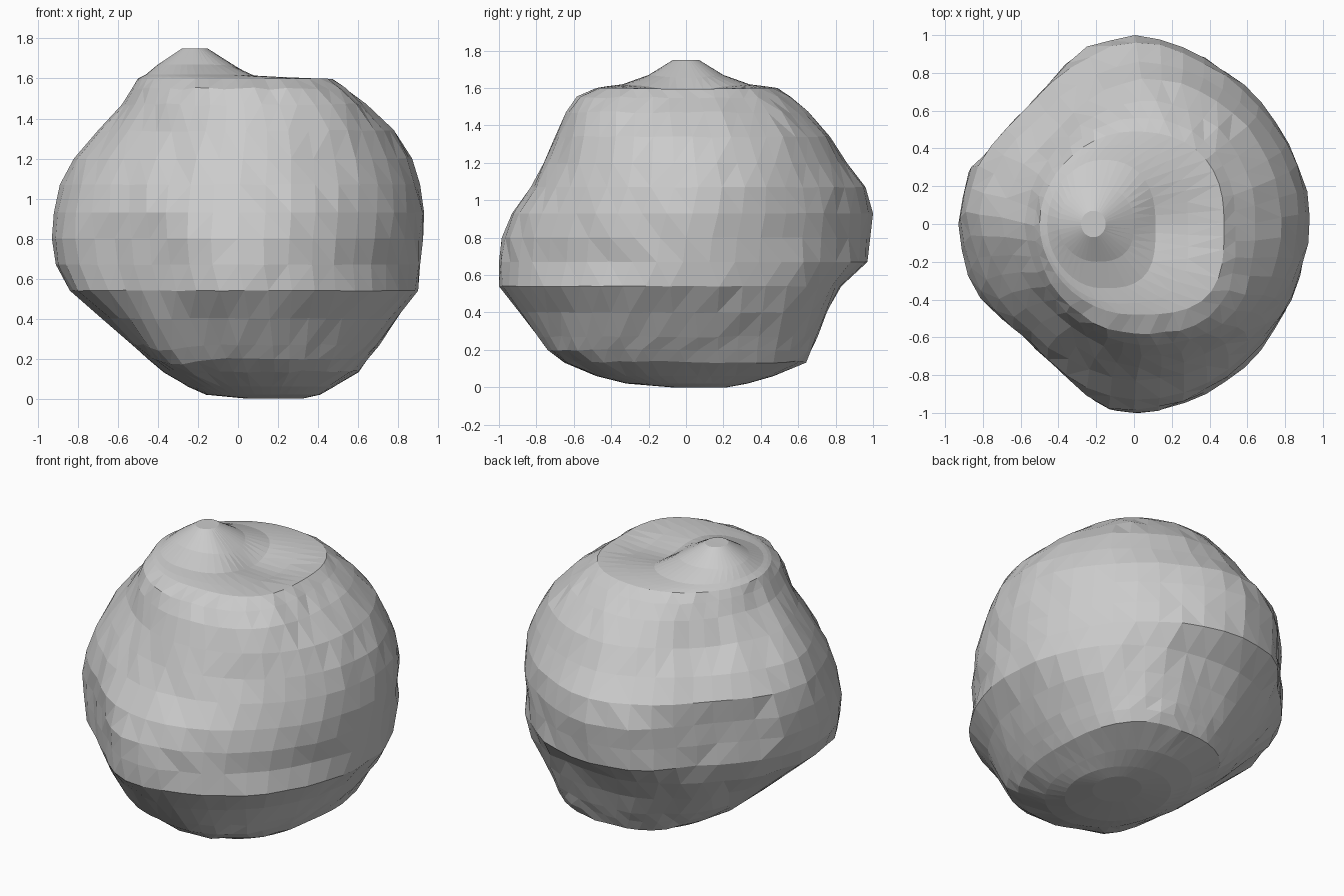
import bpy, bmesh, math, random
from mathutils import Vector

if "Cube" in bpy.data.objects:
    bpy.data.objects.remove(bpy.data.objects["Cube"])

random.seed(4)
SIDES = 44

# Horizontal slices of the boulder: height, left, right, front, back
SLICES = [
    (0.00, 0.05, 0.32, -0.08, 0.22), (0.02, -0.16, 0.41, -0.32, 0.33),
    (0.06, -0.25, 0.48, -0.48, 0.47), (0.135, -0.37, 0.60, -0.65, 0.64),
    (0.20, -0.45, 0.65, -0.74, 0.67), (0.27, -0.53, 0.70, -0.79, 0.70),
    (0.40, -0.68, 0.79, -0.89, 0.75), (0.54, -0.84, 0.90, -1.00, 0.83),
    (0.67, -0.91, 0.91, -1.00, 0.97), (0.80, -0.93, 0.925, -0.985, 0.985),
    (0.93, -0.92, 0.93, -0.93, 1.00), (1.07, -0.89, 0.91, -0.83, 0.96),
    (1.20, -0.82, 0.87, -0.76, 0.86), (1.34, -0.70, 0.78, -0.70, 0.77),
    (1.47, -0.58, 0.64, -0.64, 0.65), (1.55, -0.53, 0.54, -0.58, 0.56),
    (1.60, -0.50, 0.48, -0.48, 0.49), (1.61, -0.48, 0.30, -0.42, 0.42),
    (1.62, -0.46, 0.12, -0.34, 0.34), (1.67, -0.40, 0.00, -0.20, 0.20),
    (1.75, -0.28, -0.15, -0.07, 0.07),
]

# Squareness of each quarter at rising heights
HEIGHTS = (0.0, 0.135, 0.4, 0.7, 1.0, 1.3, 1.6, 1.75)
QUARTERS = {
    (True, True): (2.0, 2.9, 2.7, 1.85, 1.72, 1.95, 2.4, 2.0),
    (True, False): (2.0, 2.15, 1.85, 1.8, 2.0, 2.1, 3.2, 2.0),
    (False, False): (2.0, 2.2, 1.8, 1.88, 1.75, 1.62, 1.95, 2.0),
    (False, True): (2.0, 2.3, 2.05, 1.8, 1.65, 1.5, 1.9, 2.0),
}

# Upright flats sliced off the left corners: direction, distance
FLATS = [(Vector((-0.67, -0.74, 0)), 0.835), (Vector((-0.74, 0.674, 0)), 0.835)]

# Chipped dents and one low knob (negative): centre, radius, depth
DENTS = [
    (Vector((-0.45, 0.47, 1.30)), 0.15, 0.04),
    (Vector((-0.36, -0.55, 0.20)), 0.15, -0.05),
    (Vector((0.20, 0.00, 1.60)), 0.20, 0.05),
]


def lookup(values, z):
    for h0, h1, v0, v1 in zip(HEIGHTS, HEIGHTS[1:], values, values[1:]):
        if z <= h1:
            return v0 + (v1 - v0) * (z - h0) / (h1 - h0)
    return values[-1]


def slice_point(angle, z, left, right, front, back):
    """Point on a slice whose four quarters are separately rounded."""
    c, s = math.cos(angle), math.sin(angle)
    p = lookup(QUARTERS[(c > 0, s > 0)], z)
    r = (abs(c) ** p + abs(s) ** p) ** (-1 / p)
    co = Vector(((left + right) / 2 + (right - left) / 2 * r * c,
                 (front + back) / 2 + (back - front) / 2 * r * s, z))
    for normal, dist in FLATS:
        over = co.dot(normal) / dist
        if over > 1:
            co.x, co.y = co.x / over, co.y / over
    return co


bm = bmesh.new()
rings = []
for sl in SLICES:
    ring = []
    for i in range(SIDES):
        co = slice_point(2 * math.pi * i / SIDES, *sl)
        inward = (Vector((0, 0, 0.85)) - co).normalized()
        for centre, radius, depth in DENTS:
            d = (co - centre).length / radius
            co += inward * depth * math.exp(-d * d)
        if 0.1 < sl[0] < 1.58 and i % (SIDES // 4):
            co += inward * random.uniform(-0.008, 0.008)
        ring.append(bm.verts.new(co))
    rings.append(ring)

# Skin the slices and close both ends
for lo, hi in zip(rings, rings[1:]):
    for i in range(SIDES):
        j = (i + 1) % SIDES
        bm.faces.new((lo[i], lo[j], hi[j], hi[i]))
bm.faces.new(rings[0][::-1])
bm.faces.new(rings[-1])
bmesh.ops.triangulate(bm, faces=bm.faces[:], quad_method='SHORT_EDGE')
bmesh.ops.recalc_face_normals(bm, faces=bm.faces[:])

mesh = bpy.data.meshes.new("boulder")
bm.to_mesh(mesh)
bm.free()
boulder = bpy.data.objects.new("boulder", mesh)
bpy.context.collection.objects.link(boulder)
